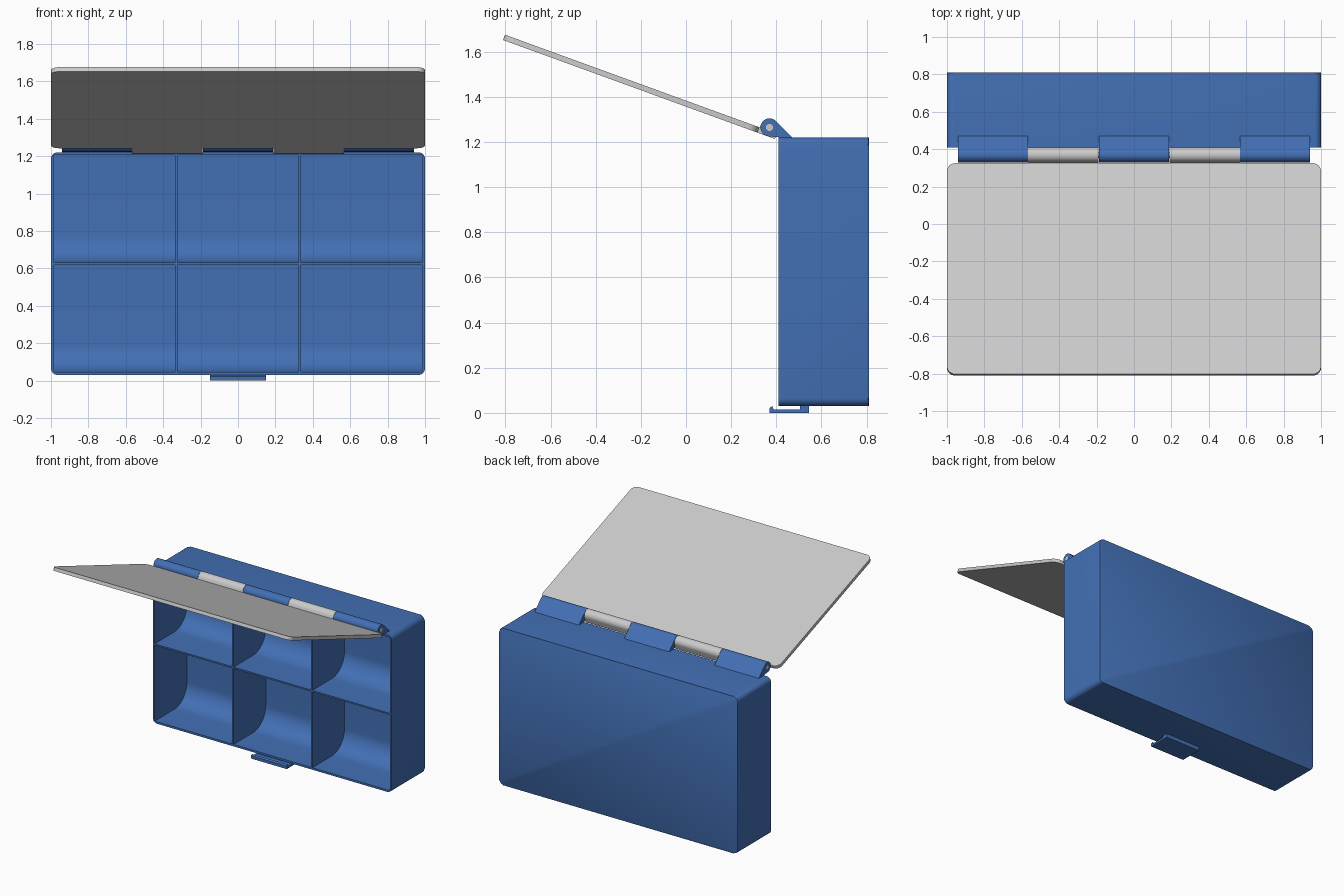
import bpy, bmesh
from math import sin, cos, radians
from mathutils import Vector

if "Cube" in bpy.data.objects:
    bpy.data.objects.remove(bpy.data.objects["Cube"])

blue = bpy.data.materials.new("blue_plastic")
blue.diffuse_color = (0.055, 0.16, 0.46, 1)
blue.use_nodes = True
blue.node_tree.nodes["Principled BSDF"].inputs["Base Color"].default_value = blue.diffuse_color


def arc(cx, cy, r, a0, a1, n):
    return [(cx + r * cos(radians(a0 + (a1 - a0) * i / n)),
             cy + r * sin(radians(a0 + (a1 - a0) * i / n))) for i in range(n + 1)]


def rounded_rect(x0, x1, y0, y1, r, n=6):
    return (arc(x1 - r, y0 + r, r, -90, 0, n) + arc(x1 - r, y1 - r, r, 0, 90, n)
            + arc(x0 + r, y1 - r, r, 90, 180, n) + arc(x0 + r, y0 + r, r, 180, 270, n))


def prism(name, profile, axis, spans, mat=None, end_bevel=0):
    """Extrude a 2D profile along an axis, once per (start, end) span."""
    place = {'X': lambda u, v, t: (t, u, v),
             'Y': lambda u, v, t: (u, t, v),
             'Z': lambda u, v, t: (u, v, t)}[axis]
    bm = bmesh.new()
    for a, b in spans:
        lo = [bm.verts.new(place(u, v, a)) for u, v in profile]
        hi = [bm.verts.new(place(u, v, b)) for u, v in profile]
        bm.faces.new(lo)
        end = bm.faces.new(hi)
        for i in range(len(lo)):
            j = (i + 1) % len(lo)
            bm.faces.new((lo[i], lo[j], hi[j], hi[i]))
        if end_bevel:
            bmesh.ops.bevel(bm, geom=list(end.edges), offset=end_bevel,
                            segments=2, profile=0.5, affect='EDGES')
    bmesh.ops.recalc_face_normals(bm, faces=bm.faces)
    me = bpy.data.meshes.new(name)
    bm.to_mesh(me)
    bm.free()
    ob = bpy.data.objects.new(name, me)
    bpy.context.collection.objects.link(ob)
    if mat:
        me.materials.append(mat)
    return ob


def smooth(ob):
    bpy.ops.object.select_all(action='DESELECT')
    ob.select_set(True)
    bpy.context.view_layer.objects.active = ob
    bpy.ops.object.shade_smooth_by_angle(angle=radians(30))


# Tray body with rounded corners and softened back edge
body = prism("tray_body", rounded_rect(-1, 1, 0.03, 1.22, 0.035), 'Y',
             [(0.41, 0.81)], blue, 0.008)

# Six compartments, each with a scooped lower back edge
columns = [(-0.985, -0.336), (-0.324, 0.324), (0.336, 0.985)]
for row, (z0, z1) in enumerate([(0.045, 0.619), (0.631, 1.205)]):
    scoop = [(0.3, z1), (0.3, z0)] + arc(0.795 - 0.15, z0 + 0.15, 0.15, -90, 0, 12) + [(0.795, z1)]
    cutter = prism("compartment_cutter", scoop, 'X', columns)
    cutter.hide_render = True
    mod = body.modifiers.new("compartments", 'BOOLEAN')
    mod.operation, mod.solver, mod.object = 'DIFFERENCE', 'EXACT', cutter
    bpy.context.view_layer.objects.active = body
    bpy.ops.object.modifier_apply(modifier=mod.name)
    bpy.data.objects.remove(cutter)
smooth(body)

# Hinge knuckles fixed to the tray
HY, HZ, R = 0.37, 1.265, 0.04
profile = arc(HY, HZ, R, 45, 270, 24) + [(0.41, 1.222), (0.412, 1.215), (0.476, 1.215)]
smooth(prism("tray_hinge_knuckles", profile, 'X',
             [(-0.94, -0.568), (-0.188, 0.188), (0.568, 0.94)], blue))

# Hinge pin
smooth(prism("hinge_pin", arc(HY, HZ, 0.016, 0, 345, 23), 'X', [(-0.941, 0.941)]))

# Open lid plate and its knuckles, modelled about the hinge axis then swung open
lid = prism("lid", rounded_rect(-1, 1, -1.242, -0.042, 0.045), 'Z', [(-0.04, -0.015)])
tab = arc(0, 0, R, 0, 180, 20) + [(-R, -0.015), (-0.06, -0.015), (-0.06, -0.04), (R, -0.04)]
tabs = prism("lid_hinge_knuckles", tab, 'X', [(-0.566, -0.19), (0.19, 0.566)])
for ob in (lid, tabs):
    ob.location = Vector((0, HY, HZ))
    ob.rotation_euler = (radians(-20), 0, 0)
    smooth(ob)

# Latch hook under the tray
hook = [(0.37, 0), (0.545, 0), (0.545, 0.032), (0.505, 0.032), (0.505, 0.016),
        (0.388, 0.016), (0.382, 0.03), (0.37, 0.022)]
prism("latch", hook, 'X', [(-0.15, 0.15)], blue)
